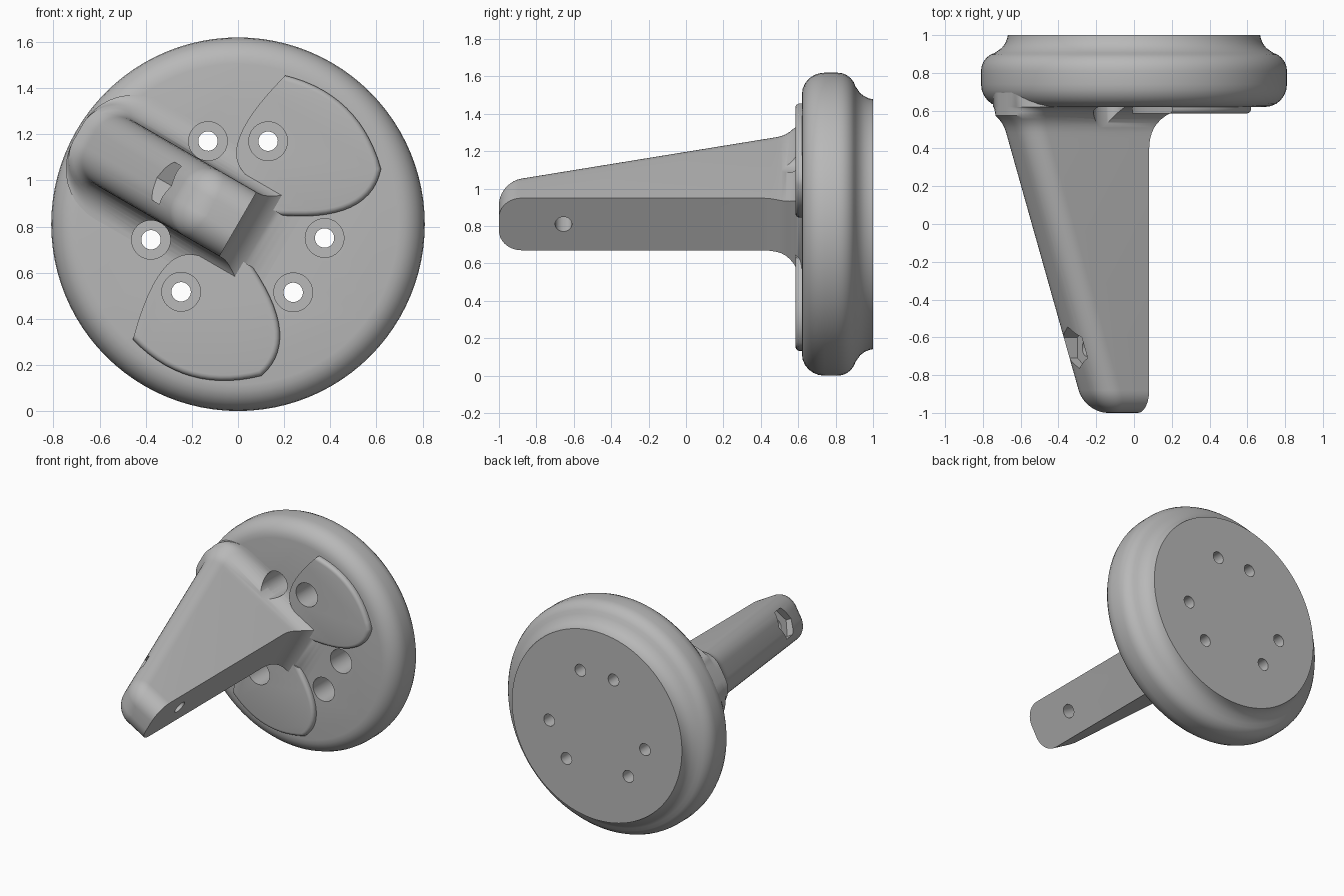
import bpy, bmesh, math
from mathutils import Matrix, Vector

cube = bpy.data.objects.get("Cube")
if cube:
    bpy.data.objects.remove(cube, do_unlink=True)

# Parts are drawn with the arm along local x, then tilted about the disc axis
TILT = Matrix.Translation((0, 0, 0.81)) @ Matrix.Rotation(math.radians(30), 4, 'Y')

grey = bpy.data.materials.new("plain_grey")
grey.use_nodes = True
COLOUR = (0.48, 0.48, 0.48, 1)
grey.diffuse_color = COLOUR
grey.node_tree.nodes["Principled BSDF"].inputs["Base Color"].default_value = COLOUR


def make(name, bm):
    bmesh.ops.recalc_face_normals(bm, faces=bm.faces)
    bm.transform(TILT)
    mesh = bpy.data.meshes.new(name)
    bm.to_mesh(mesh)
    bm.free()
    mesh.materials.append(grey)
    obj = bpy.data.objects.new(name, mesh)
    bpy.context.collection.objects.link(obj)
    return obj


def activate(obj):
    bpy.ops.object.select_all(action='DESELECT')
    obj.select_set(True)
    bpy.context.view_layer.objects.active = obj


def cut(obj, cutters):
    activate(obj)
    for cutter in cutters:
        mod = obj.modifiers.new("cut", 'BOOLEAN')
        mod.operation = 'DIFFERENCE'
        mod.solver = 'EXACT'
        mod.object = cutter
        bpy.ops.object.modifier_apply(modifier=mod.name)


def loft(name, rings):
    bm = bmesh.new()
    loops = [[bm.verts.new(p) for p in ring] for ring in rings]
    for a, b in zip(loops, loops[1:]):
        for i in range(len(a)):
            j = (i + 1) % len(a)
            bm.faces.new((a[i], a[j], b[j], b[i]))
    bm.faces.new(loops[0])
    bm.faces.new(loops[-1])
    return make(name, bm)


def rod(name, axis, centre, radius, start, end, sides):
    # Prism along local x or y
    def point(i, d):
        a = math.tau * i / sides
        c, s = radius * math.cos(a), radius * math.sin(a)
        if axis == 'Y':
            return (centre[0] + c, d, centre[1] + s)
        return (d, centre[0] + c, centre[1] + s)
    return loft(name, [[point(i, d) for i in range(sides)] for d in (start, end)])


def arc(a, mid, b, n=14):
    # Smooth curve from a through mid, leaving out b
    a, mid, b = Vector(a), Vector(mid), Vector(b)
    c = 2 * mid - (a + b) / 2
    return [a * (1 - t) ** 2 + c * 2 * t * (1 - t) + b * t * t
            for t in (i / n for i in range(n))]


# Round disc with a bulging rim and a waisted back edge
profile = [(0.695, 0.62)]
profile += [(0.695 + 0.115 * math.sin(a), 0.74 - 0.12 * math.cos(a))
            for a in (math.radians(d) for d in range(15, 91, 15))]
profile += [(0.71 + 0.10 * math.cos(a), 0.81 + 0.10 * math.sin(a))
            for a in (math.radians(d) for d in range(0, 76, 15))]
profile += [(0.70, 0.932), (0.683, 0.955), (0.672, 0.98), (0.668, 1.0)]
SIDES = 96
disc = loft("disc", [[(r * math.cos(math.tau * i / SIDES), y, r * math.sin(math.tau * i / SIDES))
                      for i in range(SIDES)] for r, y in profile])


# Tapered arm: flat on one end, rounded along the sloping spine
def arm_ring(y):
    spine = 0.29 + 0.325 * (min(y, 0.62) + 0.9)
    inset = 0.0
    if y < -0.88:
        inset = 0.12 - math.sqrt(max(0.0, 0.12 ** 2 - (y + 0.88) ** 2))
    flare = 0.13 - math.sqrt(max(0, 0.13 ** 2 - max(0, min(y, 0.62) - 0.49) ** 2))
    end = 0.22 - math.sqrt(max(0, 0.22 ** 2 - max(0, min(y, 0.62) - 0.40) ** 2))
    half = 0.161 - inset + flare
    r = max(0.002, 0.12 - inset + flare)
    cx = -min(spine - inset + flare, 0.80) + r
    cz = half - r
    ring = [(end, y, -half), (end, y, half)]
    for sign in (1, -1):
        angles = [math.radians(90 + 9 * i) for i in range(11)]
        pts = [(cx + r * math.cos(a), y, sign * (cz + r * math.sin(a))) for a in angles]
        ring += pts if sign > 0 else pts[::-1]
    return ring


levels = [-0.88 - 0.12 * math.cos(math.radians(10 * i)) for i in range(10)]
levels += [0.40] + [0.40 + 0.22 * math.sin(math.radians(7.5 * i)) for i in range(1, 13)] + [0.80]
arm = loft("arm", [arm_ring(y) for y in levels])


# Raised pads mirrored either side of the arm
def pad(name, side):
    outline = arc((-0.145, 0.661), (0.155, 0.672), (0.417, 0.518))
    outline += arc((0.417, 0.518), (0.388, 0.31), (0.15, 0.13))
    rounded = len(outline)
    outline += [Vector((0.15, 0.13)), Vector((-0.06, 0.13))]
    outline += arc((-0.084, 0.205), (-0.185, 0.34), (-0.145, 0.661))
    bm = bmesh.new()
    top = [bm.verts.new((p.x, 0.585, side * p.y)) for p in outline]
    base = [bm.verts.new((p.x, 0.65, side * p.y)) for p in outline]
    n = len(outline)
    bm.faces.new(top)
    bm.faces.new(base)
    for i in range(n):
        j = (i + 1) % n
        bm.faces.new((top[i], top[j], base[j], base[i]))
    bmesh.ops.recalc_face_normals(bm, faces=bm.faces)
    edges = [bm.edges.get((top[i], top[i + 1])) for i in range(rounded)]
    bmesh.ops.bevel(bm, geom=edges, offset=0.024, segments=4, profile=0.5, affect='EDGES')
    return make(name, bm)


pads = [pad("upper_pad", 1), pad("lower_pad", -1)]

# Six counterbored screw holes, in mirrored pairs
bores, drills = [], []
for x, z in ((-0.293, 0.247), (-0.067, 0.377), (0.355, 0.136)):
    for side in (1, -1):
        bores.append(rod("bore_cutter", 'Y', (x, side * z), 0.084, 0.45, 0.82, 40))
        drills.append(rod("drill_cutter", 'Y', (x, side * z), 0.042, 0.4, 1.1, 32))
cut(disc, bores + drills)
cut(arm, bores[:2])
cut(pads[0], [bores[2]])
cut(pads[1], [bores[3]])

# Cross hole with a six-sided pocket on the spine
cross = rod("cross_cutter", 'X', (-0.655, 0), 0.045, -0.6, 0.3, 32)
pocket = rod("pocket_cutter", 'X', (-0.655, 0), 0.11, -0.6, -0.29, 6)
cut(arm, [cross, pocket])

for helper in bores + drills + [cross, pocket]:
    bpy.data.objects.remove(helper, do_unlink=True)

for obj in [disc, arm] + pads:
    activate(obj)
    bpy.ops.object.shade_smooth_by_angle(angle=math.radians(32))
